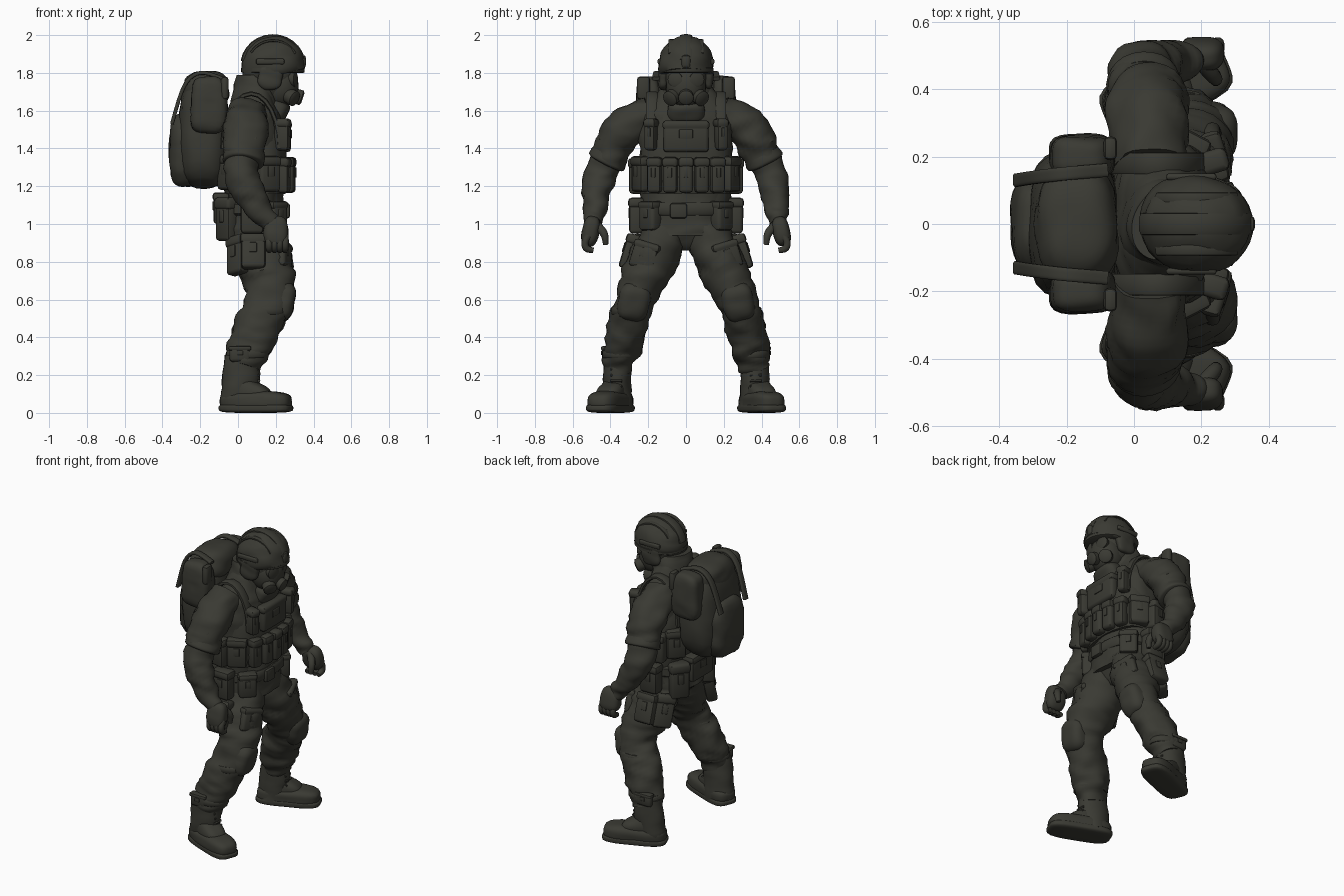
import bpy, bmesh, math
from mathutils import Vector, Matrix, Euler, noise

default_cube = bpy.data.objects.get("Cube")
if default_cube:
    bpy.data.objects.remove(default_cube, do_unlink=True)

olive = bpy.data.materials.new("dark_olive")
olive.use_nodes = True
olive.diffuse_color = (.042, .042, .033, 1)
shader = olive.node_tree.nodes["Principled BSDF"]
shader.inputs["Base Color"].default_value = olive.diffuse_color
shader.inputs["Roughness"].default_value = .9

SIDES = (("left", 1), ("right", -1))
POUCH_SIZE = (.08, .12, .18)
QUARTER_TURN = math.pi / 2


def finish(name, bm):
    bmesh.ops.recalc_face_normals(bm, faces=bm.faces)
    mesh = bpy.data.meshes.new(name)
    bm.to_mesh(mesh)
    bm.free()
    for polygon in mesh.polygons:
        polygon.use_smooth = True
    mesh.set_sharp_from_angle(angle=math.radians(45))
    mesh.materials.append(olive)
    bpy.context.collection.objects.link(bpy.data.objects.new(name, mesh))


def wrinkle(point, direction, fold):
    """Push a point in or out to make cloth folds."""
    sample = Vector((point.x * 9, point.y * 9, point.z * 22))
    return point + direction.normalized() * noise.noise(sample) * fold


def smooth_path(keys, steps):
    """Catmull-Rom samples through the keys (x, y, z, radius)."""
    last = len(keys) - 1
    samples = []
    for i in range(last):
        before, start, end, after = (keys[max(0, min(last, i + k))] for k in (-1, 0, 1, 2))
        for step in range(steps):
            t = step / steps
            bend = (start - end) * 3 + after - before
            curve = before * 2 - start * 5 + end * 4 - after
            samples.append(start + (end - before + (curve + bend * t) * t) * (t / 2))
    return samples + [keys[last]]


def loft(name, keys, side=1, flat=1, ref=(1, 0, 0), power=2, fold=0, steps=5, sides=24):
    """Tube along a path; flat is the ratio of its second radius to its first."""
    rings = smooth_path([Vector((x, y * side, z, r)) for x, y, z, r in keys], steps)
    bm = bmesh.new()
    loops = []
    for i, ring in enumerate(rings):
        ahead = rings[min(i + 1, len(rings) - 1)]
        behind = rings[max(i - 1, 0)]
        tangent = (ahead - behind).to_3d().normalized()
        u = Vector(ref)
        u = (u - tangent * u.dot(tangent)).normalized()
        v = tangent.cross(u)
        loop = []
        for j in range(sides):
            angle = math.tau * j / sides
            c, s = math.cos(angle), math.sin(angle)
            length = ring.w / (abs(c) ** power + abs(s) ** power) ** (1 / power)
            offset = (u * c + v * s * flat) * length
            loop.append(bm.verts.new(wrinkle(ring.to_3d() + offset, offset, fold)))
        loops.append(loop)
    for lower, upper in zip(loops, loops[1:]):
        for j in range(sides):
            bm.faces.new((lower[j - 1], lower[j], upper[j], upper[j - 1]))
    bm.faces.new(loops[0])
    bm.faces.new(loops[-1])
    finish(name, bm)


def stack(name, x, levels, **options):
    """Upright centred loft from (height, radius) pairs."""
    loft(name, [(x, 0, z, r) for z, r in levels], sides=40, **options)


def band(name, centre, radius, height, **options):
    """Rounded ring of webbing or cloth around a limb or the body."""
    x, y, z = centre
    levels = ((-height, radius * .95), (-height * .7, radius), (height * .7, radius), (height, radius * .95))
    loft(name, [(x, y, z + rise / 2, r) for rise, r in levels], steps=1, sides=36, **options)


def arch(name, centre, across, up, width, start, end, side=1):
    """Flat strap following part of an upright ellipse."""
    x, y, z = centre
    count = 12
    angles = [start + (end - start) * i / count for i in range(count + 1)]
    loft(name, [(x + across * math.cos(a), y, z + up * math.sin(a), width) for a in angles],
         side, flat=.4, ref=(0, 1, 0), power=4, steps=1, sides=12)


def can(name, start, end, radius):
    """Short round canister with a softened rim."""
    start, end = Vector(start), Vector(end)
    profile = ((0, .9), (.7, 1), (.9, 1), (1, .7))
    loft(name, [(*start.lerp(end, t), radius * k) for t, k in profile], ref=(0, 0, 1), steps=1)


def pillow(name, loc, size, power=3, fold=.01, turn=(0, 0, 0), floor=-1, taper=0):
    """Stuffed rounded shape, optionally narrowing upwards or cut flat below."""
    bm = bmesh.new()
    bmesh.ops.create_uvsphere(bm, u_segments=32, v_segments=20, radius=1)
    place = Matrix.LocRotScale(Vector(loc), Euler(turn), Vector(size) / 2)
    for vert in bm.verts:
        p = vert.co / sum(abs(c) ** power for c in vert.co) ** (1 / power)
        p.z = max(p.z, floor)
        p.xy = p.xy * (1 - taper * p.z)
        world = place @ p
        vert.co = wrinkle(world, world - place.translation, fold)
    finish(name, bm)


def add_block(bm, size, loc):
    """Bevelled box added to a mesh being built."""
    verts = bmesh.ops.create_cube(bm, size=1)["verts"]
    bmesh.ops.scale(bm, vec=size, verts=verts)
    bmesh.ops.translate(bm, vec=loc, verts=verts)
    edges = list({edge for vert in verts for edge in vert.link_edges})
    bmesh.ops.bevel(bm, geom=edges, offset=min(.018, min(size) * .4), segments=2,
                    profile=.5, affect='EDGES')


def pouch(name, loc, size=POUCH_SIZE, yaw=0, roll=0, lid=True):
    """Gear box whose depth points along the yaw, with a lid and a tab."""
    depth, width, height = size
    bm = bmesh.new()
    add_block(bm, size, (0, 0, 0))
    if lid:
        add_block(bm, (depth + .01, width + .01, height * .3), (0, 0, height * .4))
        add_block(bm, (.01, width * .3, height * .3), (depth / 2, 0, height * .1))
    turn = Matrix.Rotation(roll, 4, 'X') @ Matrix.Rotation(yaw, 4, 'Z')
    bm.transform(Matrix.Translation(loc) @ turn)
    finish(name, bm)


def waist_pouch(name, angle, height, size=POUCH_SIZE):
    """Pouch set on the waist oval, facing outwards."""
    loc = (.08 + .17 * math.cos(angle), .26 * math.sin(angle), height)
    pouch(name, loc, size, yaw=angle)


# Torso and clothing
stack("torso", .085, ((.86, .08), (.95, .14), (1.1, .145), (1.4, .155), (1.55, .15), (1.65, .115), (1.75, .07)),
      flat=1.6, power=2.4, fold=.018)
stack("jacket_hem", .09, ((.94, .165), (1, .16), (1.17, .15)), flat=1.45, power=2.4, fold=.02)
stack("collar", .09, ((1.6, .14), (1.7, .12), (1.79, .095)), flat=1.15, fold=.012)
pillow("neck_flap", (.2, 0, 1.6), (.13, .2, .13), turn=(0, .5, 0))
stack("rig_vest", .09, ((1.16, .16), (1.25, .17), (1.4, .165), (1.57, .14)), flat=1.45, power=2.8, fold=.008)
band("belt", (.085, 0, 1.08), .175, .07, flat=1.35, power=2.5)
pouch("belt_buckle", (.26, -.04, 1.07), (.03, .09, .08), lid=False)

# Chest rig
for i in range(-2, 3):
    pouch("magazine_pouch", (.275 - .008 * i * i, i * .083, 1.255), (.06, .075, .18), yaw=i * .12)
pouch("chest_panel", (.25, 0, 1.46), (.06, .24, .16))
for label, s in SIDES:
    waist_pouch(label + "_rig_side_pouch", s * 1.1, 1.26)
    waist_pouch(label + "_rig_rear_pouch", s * 1.8, 1.25)
    waist_pouch(label + "_rig_back_pouch", s * 2.4, 1.27)
    pouch(label + "_chest_radio", (.235, s * .185, 1.47), (.08, .06, .16), yaw=s * .3)
    arch(label + "_shoulder_strap", (.07, .18, 1.4), .15, .29, .032, 0, math.pi, s)

# Head, helmet and breathing mask
pillow("head", (.18, 0, 1.77), (.25, .23, .3), power=2)
pillow("helmet", (.185, 0, 1.84), (.335, .29, .305), power=2.1, fold=.012, turn=(0, -.2, 0), floor=-.35)
band("helmet_rim", (.185, 0, 1.815), .168, .03, flat=.87)
arch("helmet_ridge", (.185, 0, 1.84), .16, .152, .032, .2, 3)
pouch("helmet_mount", (.34, 0, 1.86), (.04, .05, .07), lid=False)
pillow("mask_face", (.215, 0, 1.73), (.21, .21, .23), power=2.2, fold=0)
can("mask_valve", (.27, 0, 1.69), (.343, 0, 1.665), .04)
for label, s in SIDES:
    pillow(label + "_ear_cover", (.17, s * .12, 1.78), (.13, .05, .13))
    pouch(label + "_helmet_rail", (.17, s * .14, 1.86), (.02, .15, .03), yaw=s * QUARTER_TURN, lid=False)
    arch(label + "_helmet_pad", (.185, .075, 1.84), .135, .132, .018, .5, 2.6, s)
    can(label + "_mask_lens", (.26, s * .045, 1.765), (.31, s * .06, 1.765), .04)
    can(label + "_mask_filter", (.25, s * .05, 1.69), (.305, s * .09, 1.66), .042)

# Backpack
pillow("backpack_body", (-.18, 0, 1.49), (.27, .43, .6), taper=.08)
pillow("backpack_pocket", (-.28, 0, 1.39), (.17, .3, .39))
pillow("backpack_lid", (-.17, 0, 1.72), (.24, .34, .18), taper=.1)
for label, s in SIDES:
    pillow(label + "_pack_upper_pod", (-.155, s * .2, 1.63), (.19, .13, .3), power=4, taper=.05)
    loft(label + "_pack_strap", [(-.35, .13, 1.53, .02), (-.285, .14, 1.73, .02), (-.2, .15, 1.8, .02), (-.08, .16, 1.77, .02)],
         s, flat=.5, ref=(0, 1, 0), power=4)
    pouch(label + "_pack_frame", (-.07, s * .225, 1.72), (.04, .07, .12), lid=False)

# Hip and thigh pouches
waist_pouch("rear_waist_pack", math.pi, 1.08, (.08, .22, .16))
for label, s in SIDES:
    waist_pouch(label + "_rear_pouch", s * 2.5, 1.02, (.08, .12, .22))
    waist_pouch(label + "_hip_pouch", s * 1.6, 1.04)
    waist_pouch(label + "_front_hip_pouch", s * .8, 1.04, (.08, .11, .15))
    pouch(label + "_thigh_pouch", (.08, s * .3, .85), (.07, .13, .18), s * QUARTER_TURN, roll=s * .3)
    pouch(label + "_rear_thigh_pouch", (0, s * .24, .83), (.07, .12, .2), s * 2.4, roll=s * .3)
    pouch(label + "_front_thigh_pocket", (.245, s * .22, .83), (.05, .14, .14), s * .3, roll=s * .3)

# Arms and gloved hands
for label, s in SIDES:
    loft(label + "_upper_arm", [(.05, .18, 1.59, .1), (.04, .33, 1.5, .12), (.03, .42, 1.33, .1)],
         s, flat=.92, fold=.02, steps=10)
    loft(label + "_forearm", [(.03, .4, 1.4, .08), (.02, .455, 1.25, .092), (.1, .48, 1.1, .072), (.17, .49, 1, .052)],
         s, flat=.92, fold=.018, steps=8)
    loft(label + "_sleeve_hem", [(.03, .4, 1.37, .105), (.026, .42, 1.33, .11), (.025, .425, 1.32, .09)],
         s, flat=.92, fold=.006)
    pouch(label + "_shoulder_patch", (.04, s * .43, 1.485), (.02, .12, .1), s * QUARTER_TURN, roll=s * .5, lid=False)
    pillow(label + "_glove", (.2, s * .505, .96), (.13, .09, .16), fold=.004, turn=(s * .2, 0, 0))
    for i in range(4):
        x = .165 + i * .028
        loft(label + "_finger", [(x, .515, .94, .019), (x, .535, .9, .02), (x, .525, .87, .019), (x, .49, .86, .015)],
             s, sides=10)
    loft(label + "_thumb", [(.2, .48, 1, .025), (.24, .435, .95, .022), (.24, .425, .89, .014)], s, sides=10)

# Legs, knee pads and boots
for label, s in SIDES:
    loft(label + "_leg", [(.1, .09, 1, .13), (.14, .18, .8, .15), (.17, .27, .61, .122), (.075, .325, .4, .12), (.03, .365, .24, .09)],
         s, flat=.87, fold=.022, steps=10)
    pillow(label + "_knee_pad", (.23, s * .275, .59), (.14, .17, .21), fold=.006, turn=(s * .2, .2, 0))
    band(label + "_knee_strap", (.145, .295, .54), .122, .04, side=s, flat=.85)
    band(label + "_ankle_strap", (.05, .35, .31), .112, .04, side=s, flat=.83)
    pouch(label + "_ankle_pouch", (.01, s * .425, .31), (.04, .11, .08), s * QUARTER_TURN)
    loft(label + "_boot_shaft", [(.025, .365, .3, .092), (.015, .365, .15, .1), (0, .355, .03, .095)],
         s, flat=.76, fold=.01)
    splay = s * .38
    pillow(label + "_boot_foot", (.095, s * .4, .06), (.39, .165, .11), power=3.4, fold=.006, turn=(0, 0, splay))
    pillow(label + "_boot_instep", (.07, s * .39, .1), (.22, .14, .14), fold=.006, turn=(0, .4, splay))
    pillow(label + "_boot_sole", (.095, s * .4, .025), (.4, .17, .05), power=4, fold=0, turn=(0, 0, splay))
    for i in range(5):
        x, z = .115 - .005 * i, .14 + .03 * i
        loft(label + "_boot_lace", [(x, .34, z, .008), (x, .4, z, .008)], s, ref=(0, 0, 1), sides=8)
